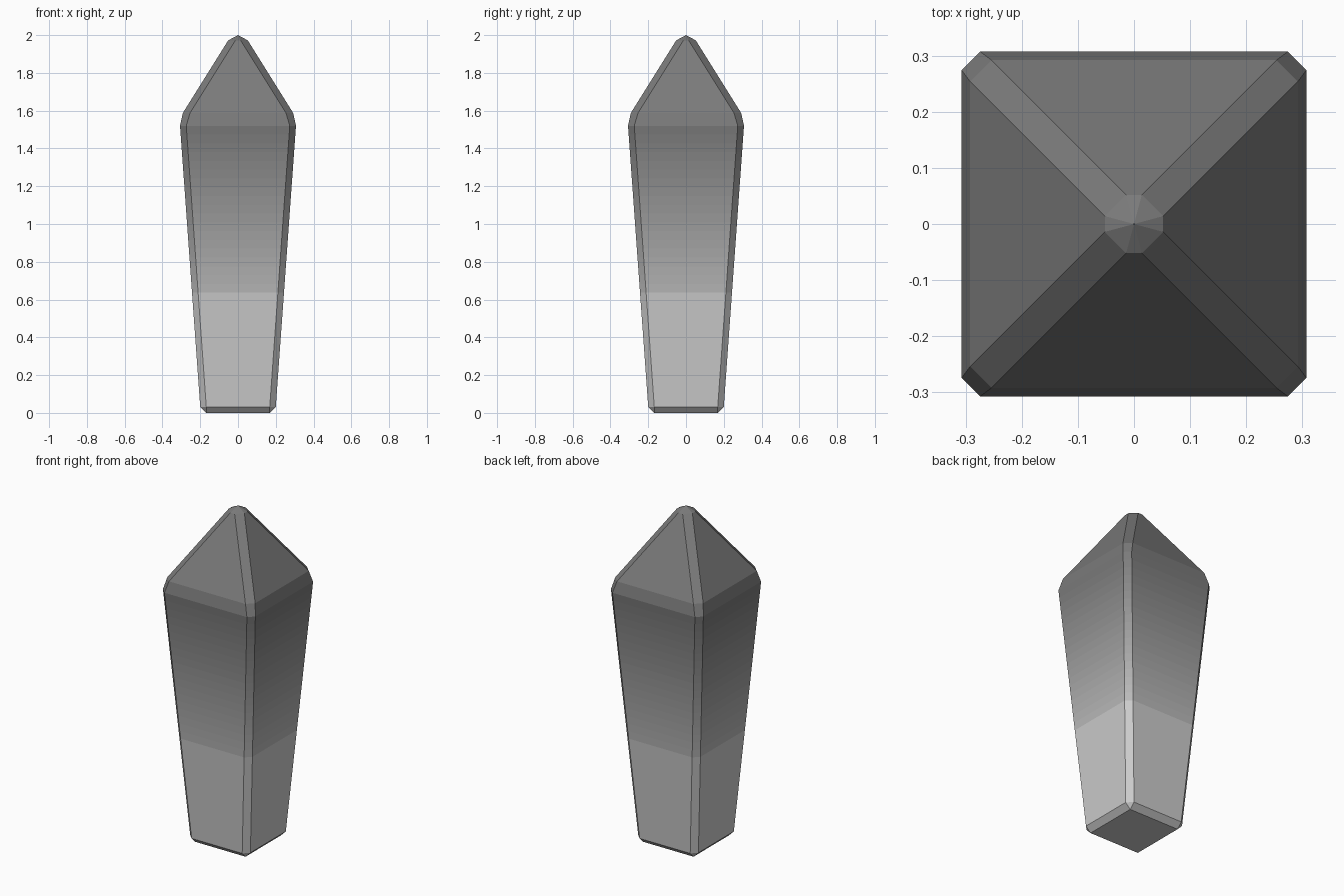
import bpy, bmesh

if "Cube" in bpy.data.objects:
    bpy.data.objects.remove(bpy.data.objects["Cube"])

# Profile of chamfered-square rings: (z, half width, half length of flat side)
FOOT = (0.00, 0.168, 0.168)      # square foot
LOW = (0.032, 0.20, 0.168)       # bevel above the foot
SHOULDER = (1.52, 0.307, 0.274)
POINT = [(1.588, 0.292, 0.254),  # start of the point
         (1.972, 0.052, 0.014)]  # rim of the blunt tip
TIP_Z = 2.0
BANDS = 32                       # colour steps up the shaft


def lerp(a, b, t):
    return tuple(p + (q - p) * t for p, q in zip(a, b))


def grey(name, srgb):
    v = ((srgb + 0.055) / 1.055) ** 2.4
    mat = bpy.data.materials.new(name)
    mat.diffuse_color = (v, v, v, 1)
    mat.use_nodes = True
    mat.node_tree.nodes["Principled BSDF"].inputs["Base Color"].default_value = mat.diffuse_color
    return mat


def ring(bm, z, w, c):
    pts = [(w, -c), (w, c), (c, w), (-c, w), (-w, c), (-w, -c), (-c, -w), (c, -w)]
    return [bm.verts.new((x, y, z)) for x, y in pts]


# Crystal shaft: loft the rings, fan the tip, close the foot
profile = [FOOT] + [lerp(LOW, SHOULDER, i / BANDS) for i in range(BANDS + 1)] + POINT
bm = bmesh.new()
rings = [ring(bm, *p) for p in profile]
tip = bm.verts.new((0, 0, TIP_Z))
for k, (lo, hi) in enumerate(zip(rings, rings[1:])):
    for i in range(8):
        j = (i + 1) % 8
        face = bm.faces.new((lo[i], lo[j], hi[j], hi[i]))
        face.material_index = min(max(k - 1, 0), BANDS - 1)
for i in range(8):
    face = bm.faces.new((rings[-1][i], rings[-1][(i + 1) % 8], tip))
    face.material_index = BANDS - 1
bm.faces.new(rings[0][::-1])
bmesh.ops.remove_doubles(bm, verts=bm.verts[:], dist=0.0005)
bmesh.ops.recalc_face_normals(bm, faces=bm.faces[:])

mesh = bpy.data.meshes.new("crystal_shard")
bm.to_mesh(mesh)
bm.free()

# Gradient from pale foot to dark point
for i in range(BANDS):
    t = i / (BANDS - 1)
    mesh.materials.append(grey(f"stone_{i}", 0.906 + (0.48 - 0.906) * t))

shard = bpy.data.objects.new("crystal_shard", mesh)
bpy.context.collection.objects.link(shard)
